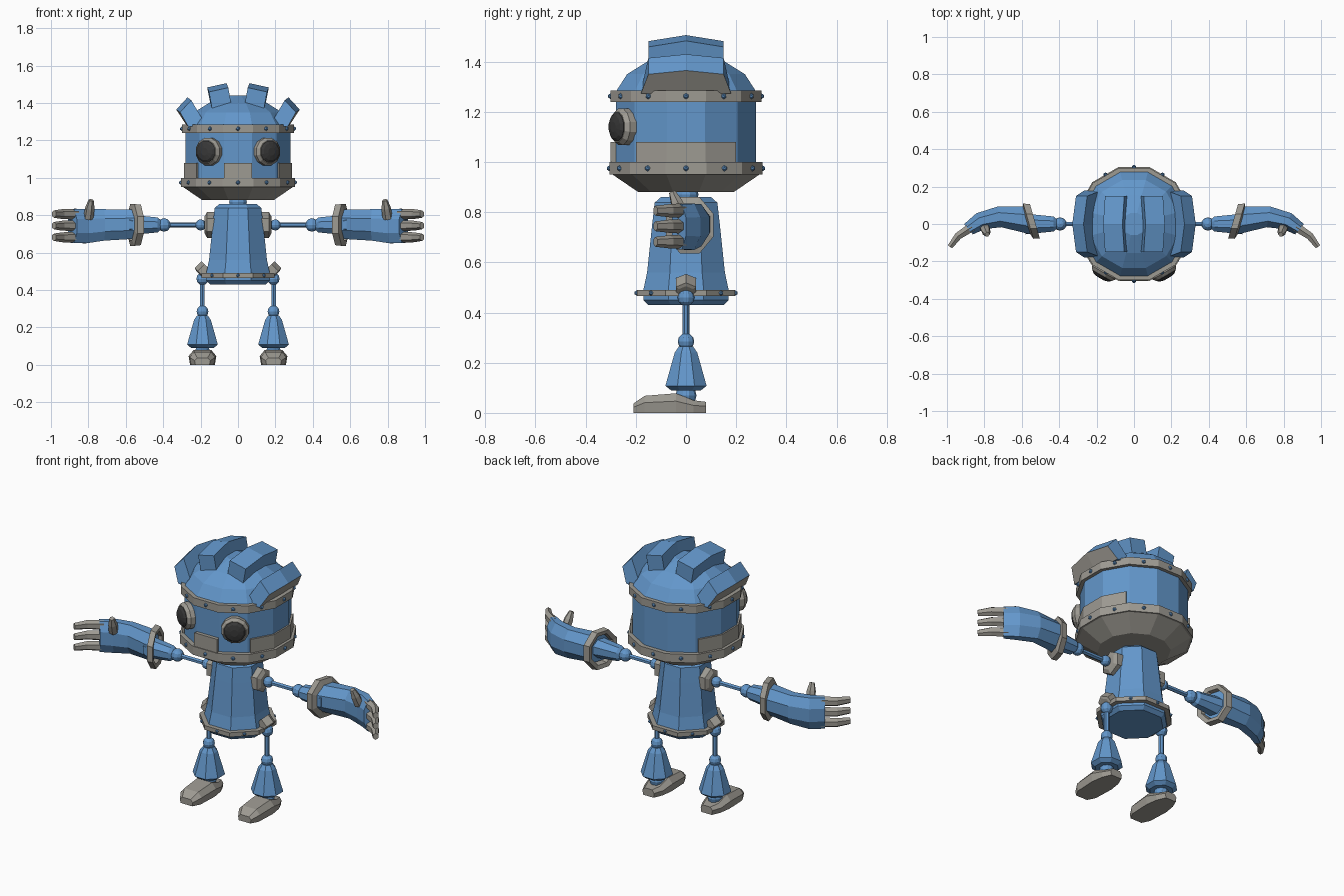
import bpy, bmesh, math
from math import pi, sin, cos, radians
from mathutils import Vector, Matrix

if "Cube" in bpy.data.objects:
    bpy.data.objects.remove(bpy.data.objects["Cube"])


def material(name, rgb):
    m = bpy.data.materials.new(name)
    m.diffuse_color = (*rgb, 1)
    m.use_nodes = True
    m.node_tree.nodes["Principled BSDF"].inputs["Base Color"].default_value = m.diffuse_color
    return m


BLUE = material("blue metal", (0.125, 0.31, 0.60))
GREY = material("warm grey metal", (0.34, 0.325, 0.29))
DARK = material("dark lens", (0.04, 0.04, 0.04))


def finish(name, bm, mat, mirror=False):
    bmesh.ops.recalc_face_normals(bm, faces=bm.faces)
    me = bpy.data.meshes.new(name)
    bm.to_mesh(me)
    bm.free()
    me.materials.append(mat)
    ob = bpy.data.objects.new(name, me)
    bpy.context.collection.objects.link(ob)
    if mirror:
        ob.modifiers.new("Mirror", 'MIRROR').use_mirror_merge = False
    return ob


def loft(name, sections, mat, mirror=False, wrap=False):
    """Skin a row of equal-length rings; cap the ends, or join them if wrap."""
    bm = bmesh.new()
    rings = [[bm.verts.new(p) for p in s] for s in sections]
    n = len(rings[0])
    pairs = list(zip(rings, rings[1:])) + ([(rings[-1], rings[0])] if wrap else [])
    for a, b in pairs:
        for i in range(n):
            j = (i + 1) % n
            bm.faces.new((a[i], a[j], b[j], b[i]))
    if not wrap:
        bm.faces.new(rings[0])
        bm.faces.new(rings[-1])
    return finish(name, bm, mat, mirror)


def lathe(name, profile, n, mat, at=(0, 0, 0), axis=None, mirror=False, wrap=False):
    """Turn (apothem, height) points about an axis, flat facets facing out."""
    m = Matrix.Translation(at)
    if axis:
        m = m @ Vector(axis).to_track_quat('Z', 'Y').to_matrix().to_4x4()
    k = 1 / cos(pi / n)
    secs = [[m @ Vector((r * k * cos(pi / n * (2 * i + 1)), r * k * sin(pi / n * (2 * i + 1)), z))
             for i in range(n)] for r, z in profile]
    return loft(name, secs, mat, mirror, wrap)


def ball(name, at, r, mirror=True):
    bm = bmesh.new()
    bmesh.ops.create_uvsphere(bm, u_segments=10, v_segments=6, radius=r,
                              matrix=Matrix.Translation(at))
    return finish(name, bm, BLUE, mirror)


# ---- Head shell, dome, chin, bands
lathe("head", [(.28, .96), (.28, 1.28), (.235, 1.35), (.155, 1.40), (.06, 1.44)], 12, BLUE)
lathe("chin", [(.19, .88), (.30, .955)], 12, GREY)
for name, z0, z1, r in (("brow_band", 1.24, 1.285, .30), ("jaw_band", .95, 1.0, .305)):
    lathe(name, [(.27, z0), (r, z0), (r, z1), (.27, z1)], 12, GREY, wrap=True)
    bm = bmesh.new()
    for i in range(12):
        a = i * pi / 6
        bmesh.ops.create_icosphere(bm, subdivisions=1, radius=.012, matrix=Matrix.Translation(
            (r * cos(a), r * sin(a), (z0 + z1) / 2)))
    finish(name + "_bolts", bm, BLUE)


# ---- Cheek and nose plates, hugging the head facets
def plate(name, angles, r, mirror):
    loft(name, [[(q * cos(radians(a)), q * sin(radians(a)), z)
                 for q, z in ((.27, .98), (r, .98), (r, 1.08), (.27, 1.08))]
                for a in angles], GREY, mirror)


plate("cheek_plate", (-42, -15, 15, 42), .299, True)
plate("nose_plate", (-104, -76), .31, False)

# ---- Eyes
d = Vector((sin(pi / 6), -cos(pi / 6), 0))
eye = d * .27 + Vector((.012, 0, 1.14))
lathe("eye_rim", [(.073, 0), (.073, .03), (.06, .048)], 12, GREY, eye, d, True)
lathe("eye_lens", [(.057, .03), (.057, .05), (.045, .06), (.02, .066)], 12, DARK, eye, d, True)


# ---- Head fins: cross-section in x-z, swept over y with a raised middle
def fin(name, quad, drop, y_base, y_top):
    b0, t0, t1, b1 = [Vector((x, 0, z)) for x, z in quad]
    low = Vector(drop)
    secs = []
    for s in (-1, 0, 1):
        o = low * abs(s)
        yb, yt = Vector((0, s * y_base, 0)), Vector((0, s * y_top, 0))
        secs.append([b0 + yb, t0 + yt + o, t1 + yt + o, b1 + yb + o * .5])
    return loft(name, secs, BLUE, True)


fin("inner_fin", ((.03, 1.36), (.062, 1.506), (.165, 1.483), (.14, 1.36)), (-.01, 0, -.024), .15, .15)
outer = fin("outer_fin", ((.17, 1.28), (.27, 1.43), (.33, 1.365), (.275, 1.28)), (-.02, 0, -.015), .18, .15)
outer.data.materials.append(GREY)
for f in outer.data.polygons:          # underside is bare metal
    if f.normal.z < -.2 and f.normal.x > .3:
        f.material_index = 1

# ---- Neck and torso
ball("neck", (0, 0, .87), .05, False)
lathe("torso", [(.10, .86), (.125, .838), (.135, .75), (.155, .56), (.17, .49), (.17, .45), (.15, .43)], 8, BLUE)
lathe("waist_band", [(.15, .465), (.195, .465), (.195, .49), (.15, .49)], 8, GREY, wrap=True)
bm = bmesh.new()
for i in range(8):
    bmesh.ops.create_icosphere(bm, subdivisions=1, radius=.01, matrix=Matrix.Translation(
        (.197 * cos(i * pi / 4), .197 * sin(i * pi / 4), .478)))
finish("waist_bolts", bm, BLUE)

# ---- Legs
HX = .19
lathe("hip_socket", [(.04, -.03), (.04, .02), (.028, .025)], 6, GREY, (.185, 0, .50), (.7, 0, -.7), True)
ball("hip_ball", (HX, 0, .46), .034)
lathe("thigh_rod", [(.012, .28), (.012, .46)], 6, BLUE, (HX, 0, 0), None, True)
ball("knee_ball", (HX, 0, .285), .033)
lathe("shin", [(.06, .09), (.082, .108), (.076, .13), (.045, .24), (.028, .265)], 8, BLUE, (HX, 0, 0), None, True)
ball("ankle_ball", (HX, 0, .07), .042)
loft("foot", [[(HX + w * a, y, h * b) for a, b in
               ((-.9, 0), (-1, .6), (-.65, 1), (.65, 1), (1, .6), (.9, 0))]
              for y, w, h in ((-.21, .042, .037), (-.165, .068, .068), (-.04, .074, .078),
                              (.03, .062, .05), (.08, .038, .044))], GREY, True)

# ---- Arms
AZ = .748
lathe("shoulder_socket", [(.06, .12), (.06, .165), (.04, .178)], 6, GREY, (0, 0, AZ), (1, 0, 0), True)
ball("shoulder_ball", (.20, 0, AZ), .03)
lathe("upper_arm_rod", [(.012, .2), (.012, .4)], 6, BLUE, (0, 0, AZ), (1, 0, 0), True)
ball("elbow_ball", (.395, 0, AZ), .036)
lathe("forearm", [(.028, .415), (.04, .43), (.055, .58)], 8, BLUE, (0, 0, AZ), (1, 0, 0), True)


def ring(x, y, z, ry, rz, yaw, n=8):
    """Oval ring facing along the arm, turned towards the front by yaw."""
    side, k = Vector((sin(yaw), cos(yaw), 0)), 1 / cos(pi / n)
    return [Vector((x, y, z)) + side * ry * k * cos(pi / n * (2 * i + 1))
            + Vector((0, 0, rz * k * sin(pi / n * (2 * i + 1)))) for i in range(n)]


loft("glove_cuff", [ring(.535, .015, AZ, .072, .085, .28), ring(.53, .015, AZ, .095, .108, .28),
                    ring(.565, .015, AZ, .098, .112, .28), ring(.575, .015, AZ, .07, .08, .28)],
     GREY, True, True)
loft("hand", [ring(.56, .018, .752, .08, .078, .28), ring(.72, .038, .748, .056, .084, .18),
              ring(.82, .015, .742, .048, .092, .5), ring(.885, -.028, .742, .036, .09, .7)], BLUE, True)
for i, z in enumerate((.806, .744, .682)):
    loft(f"finger_{i + 1}", [ring(.865, -.015, z, .024, .025, .65, 6), ring(.94, -.064, z, .02, .023, .75, 6),
                             ring(.984, -.122, z, .014, .017, .95, 6)], GREY, True)
lathe("thumb", [(.024, 0), (.022, .06), (.012, .105)], 6, GREY, (.80, -.015, .785), (-.15, -.4, .95), True)
